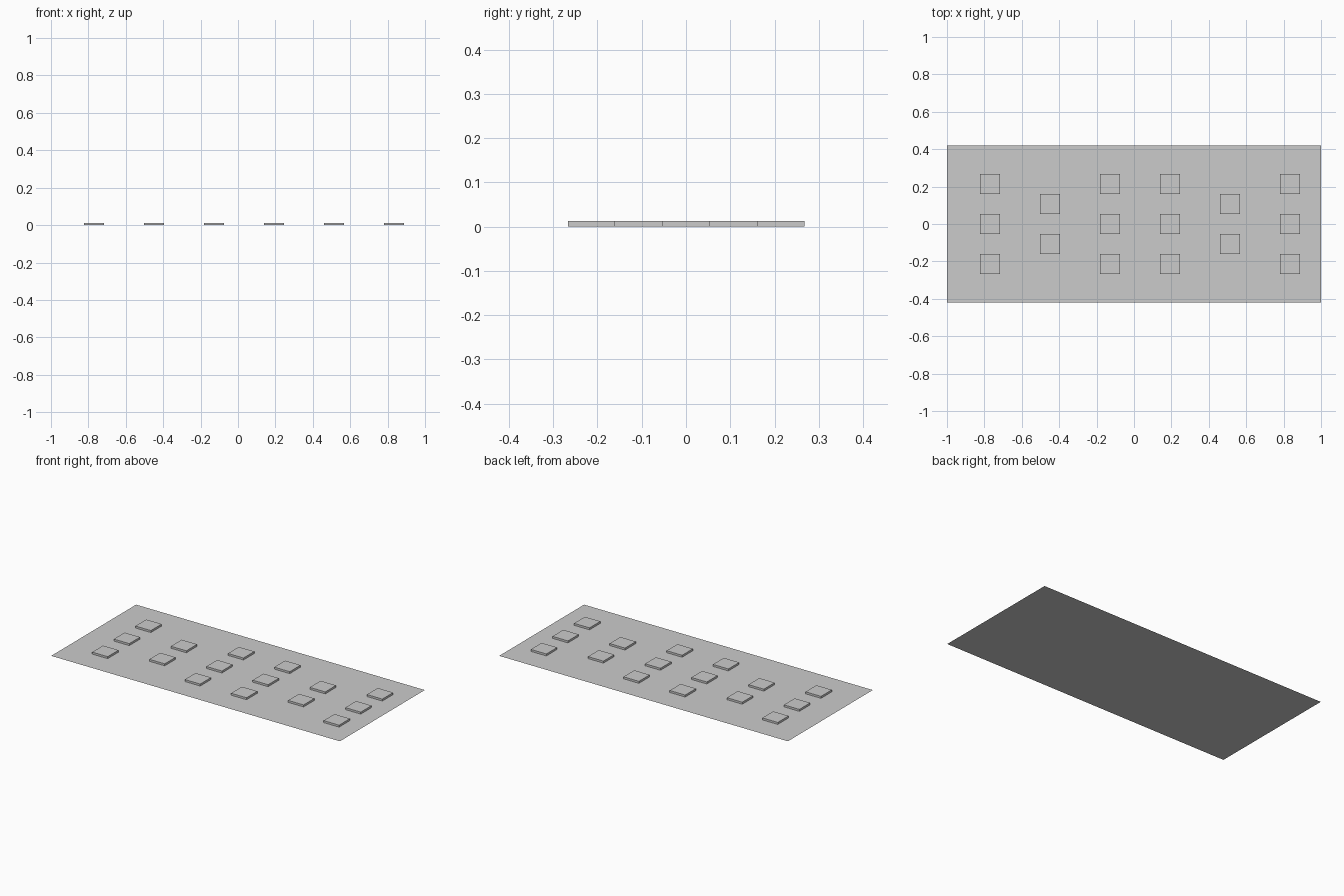
import bpy, bmesh
from mathutils import Matrix, Vector

if "Cube" in bpy.data.objects:
    bpy.data.objects.remove(bpy.data.objects["Cube"])

STEP = 0.1069          # tile size
HEIGHT = 0.0125        # raised block height
X0, Y0 = -0.823, -0.267
xs = [-1.0] + [X0 + STEP * i for i in range(17)] + [1.0]
ys = [-0.42] + [Y0 + STEP * j for j in range(6)] + [0.42]

# staggered block pattern: (column, row) inside the tile grid
blocks = [(c, r) for c in range(0, 16, 3)
          for r in ((1, 3) if c in (3, 12) else (0, 2, 4))]


def make_object(name, bm):
    mesh = bpy.data.meshes.new(name)
    bm.to_mesh(mesh)
    bm.free()
    obj = bpy.data.objects.new(name, mesh)
    bpy.context.collection.objects.link(obj)
    return obj


# thin floor sheet of separate tiles (blocks close their own cells)
bm = bmesh.new()
for i in range(len(xs) - 1):
    for j in range(len(ys) - 1):
        if (i - 1, j - 1) in blocks:
            continue
        a, b, c, d = xs[i], xs[i + 1], ys[j], ys[j + 1]
        bm.faces.new([bm.verts.new((x, y, 0))
                      for x, y in ((a, c), (b, c), (b, d), (a, d))])
make_object("floor_tiles", bm)

# raised blocks
for c, r in blocks:
    bm = bmesh.new()
    bmesh.ops.create_cube(bm, size=1, matrix=Matrix.Diagonal((STEP, STEP, HEIGHT, 1)))
    block = make_object(f"raised_block_{c}_{r}", bm)
    block.location = Vector((X0 + STEP * (c + 0.5), Y0 + STEP * (r + 0.5), HEIGHT / 2))
